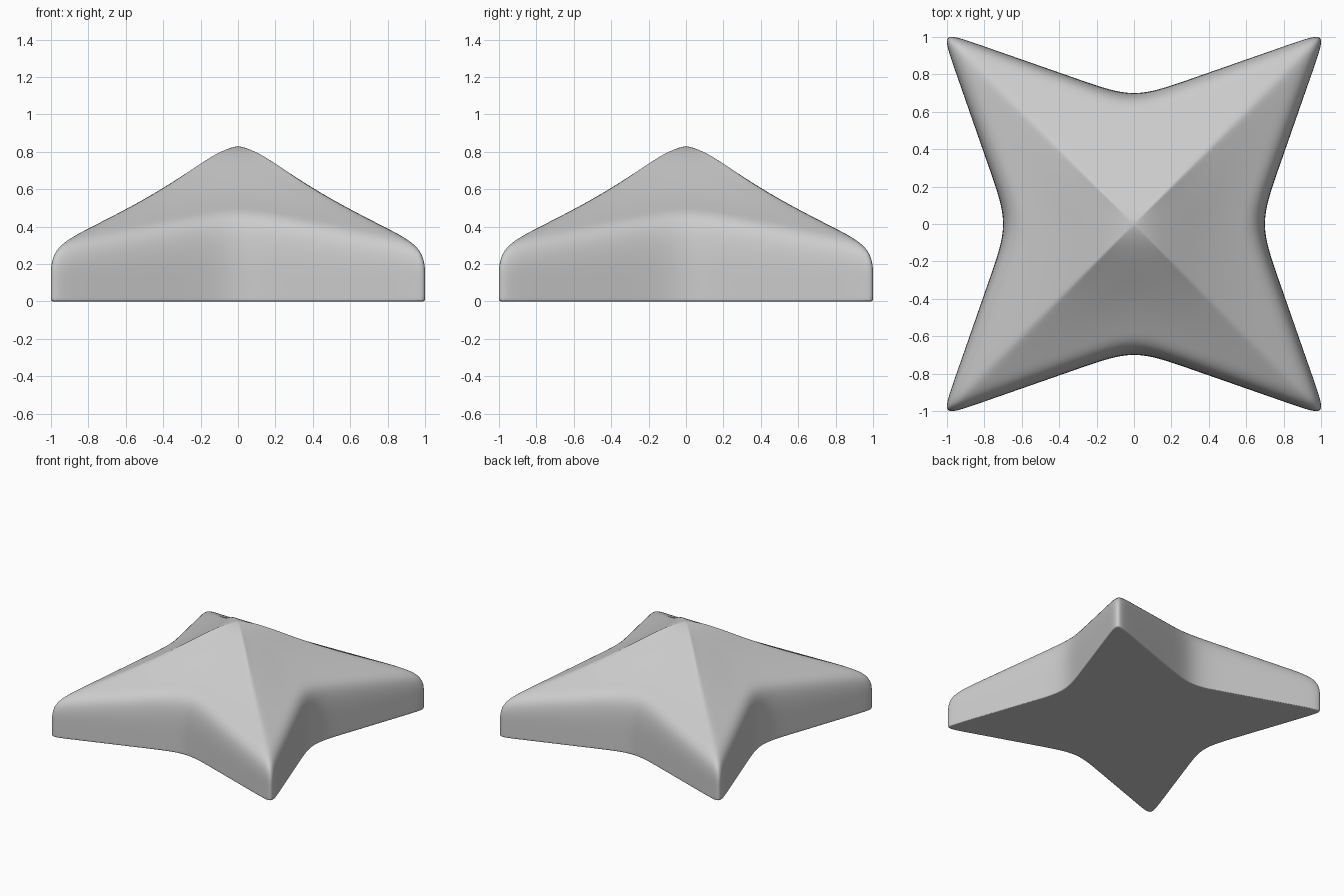
import bpy
import bmesh
from mathutils import Vector, Matrix
from math import pi

cube = bpy.data.objects.get("Cube")
if cube:
    bpy.data.objects.remove(cube)

# Star outline: one side from valley to tip, mirrored and turned four times
valley, tip = Vector((0, -0.67)), Vector((1.029, -1.029))
near, far = valley.lerp(tip, 0.25), valley.lerp(tip, 0.85)
side = [Vector((-far.x, far.y)), Vector((-near.x, near.y)), valley, near, far, tip]
outline = [Matrix.Rotation(i * pi / 2, 2) @ p for i in range(4) for p in side]

# Roof height against distance from the centre, along x or y
ROOF = [(0, 0.835), (0.1, 0.80), (0.2, 0.738), (0.4, 0.60), (0.6, 0.49), (0.8, 0.39), (1.1, 0.235)]


def roof_height(p):
    u = max(abs(p.x), abs(p.y))
    for (a, za), (b, zb) in zip(ROOF, ROOF[1:]):
        if u <= b:
            return za + (zb - za) * (u - a) / (b - a)
    return ROOF[-1][1]


# Rings from the underside to the peak: (scale, height), None follows the roof
RINGS = [(0.8, 0), (0.98, 0), (1, 0), (1, 0.025), (1, 0.11),
         (1, None), (0.82, None), (0.6, None), (0.38, None), (0.2, None), (0.1, None)]

bm = bmesh.new()
rings = []
for scale, height in RINGS:
    ring = []
    for p in outline:
        q = p * scale
        z = roof_height(q) if height is None else height
        ring.append(bm.verts.new((q.x, q.y, z)))
    rings.append(ring)

count = len(outline)
for low, high in zip(rings, rings[1:]):
    for i in range(count):
        j = (i + 1) % count
        bm.faces.new((low[i], low[j], high[j], high[i]))

# Close the underside and the peak
for ring, z in ((rings[0], 0), (rings[-1], ROOF[0][1])):
    centre = bm.verts.new((0, 0, z))
    for i in range(count):
        bm.faces.new((ring[i], ring[(i + 1) % count], centre))
bmesh.ops.recalc_face_normals(bm, faces=bm.faces)

mesh = bpy.data.meshes.new("star_canopy")
bm.to_mesh(mesh)
bm.free()
canopy = bpy.data.objects.new("star_canopy", mesh)
bpy.context.collection.objects.link(canopy)

# Plain light grey
grey = bpy.data.materials.new("light_grey")
grey.use_nodes = True
colour = (0.6, 0.6, 0.6, 1)
grey.diffuse_color = colour
grey.node_tree.nodes["Principled BSDF"].inputs["Base Color"].default_value = colour
mesh.materials.append(grey)

# Soft rounded surface
smooth = canopy.modifiers.new("soften", "SUBSURF")
smooth.levels = smooth.render_levels = 3
mesh.shade_smooth()
